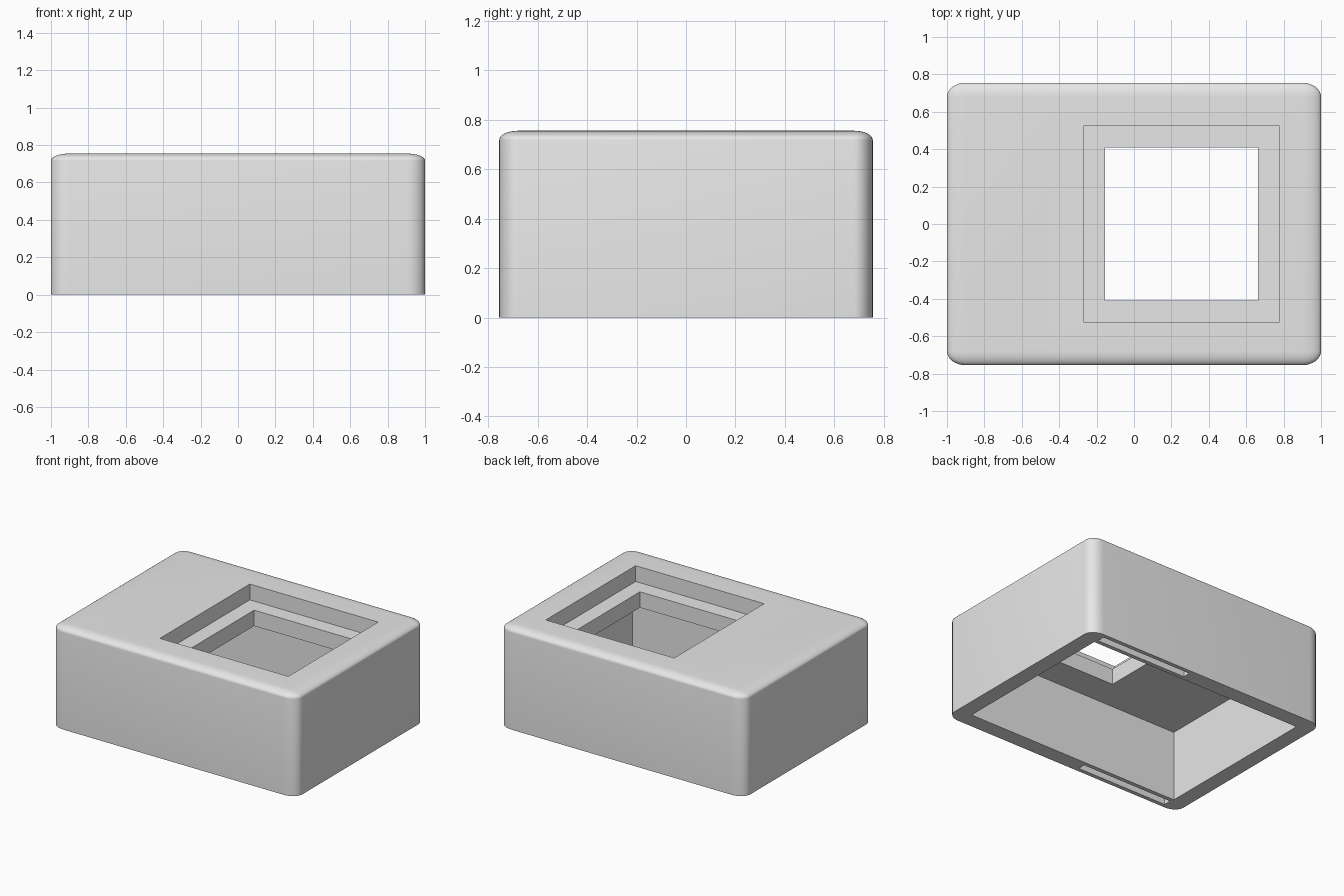
import bpy
import bmesh
import math
from mathutils import Vector

default_cube = bpy.data.objects.get("Cube")
if default_cube:
    bpy.data.objects.remove(default_cube, do_unlink=True)

WIDTH, DEPTH, HEIGHT = 2.0, 1.51, 0.755
WALL = 0.117
MARGIN = 0.1

grey = bpy.data.materials.new("light_grey")
grey.use_nodes = True
grey.diffuse_color = (0.8, 0.8, 0.8, 1)
grey.node_tree.nodes["Principled BSDF"].inputs["Base Color"].default_value = (0.8, 0.8, 0.8, 1)


def make_box(name, low, high, bevel=0.0):
    """Box between two corners; the bevel is proportional to each side and skips the base."""
    low, high = Vector(low), Vector(high)
    bm = bmesh.new()
    bmesh.ops.create_cube(bm, size=1)
    if bevel:
        edges = [e for e in bm.edges if any(v.co.z > 0 for v in e.verts)]
        bmesh.ops.bevel(bm, geom=edges, offset=bevel, segments=8, profile=0.5, affect='EDGES')
    bmesh.ops.scale(bm, vec=high - low, verts=bm.verts)
    bmesh.ops.translate(bm, vec=(low + high) / 2, verts=bm.verts)
    mesh = bpy.data.meshes.new(name)
    bm.to_mesh(mesh)
    bm.free()
    obj = bpy.data.objects.new(name, mesh)
    bpy.context.collection.objects.link(obj)
    mesh.materials.append(grey)
    return obj


def cut(target, name, low, high):
    """Subtract a box from the target and discard the cutter."""
    cutter = make_box(name, low, high)
    cutter.hide_render = True
    mod = target.modifiers.new(name, 'BOOLEAN')
    mod.operation = 'DIFFERENCE'
    mod.solver = 'EXACT'
    mod.object = cutter
    bpy.context.view_layer.objects.active = target
    bpy.ops.object.modifier_apply(modifier=mod.name)
    bpy.data.objects.remove(cutter, do_unlink=True)


# Rounded outer shell
half_x, half_y = WIDTH / 2, DEPTH / 2
housing = make_box("housing", (-half_x, -half_y, 0), (half_x, half_y, HEIGHT), bevel=0.05)

# Hollow underside
cavity_x, cavity_y = half_x - WALL, half_y - WALL
ceiling = HEIGHT - 2 * WALL
cut(housing, "cavity", (-cavity_x, -cavity_y, -MARGIN), (cavity_x, cavity_y, ceiling))

# Stepped square opening in the top
centre_x, recess = 0.254, 0.525
hole = recess - WALL
cut(housing, "recess", (centre_x - recess, -recess, HEIGHT - WALL),
    (centre_x + recess, recess, HEIGHT + MARGIN))
cut(housing, "opening", (centre_x - hole, -hole, ceiling - MARGIN),
    (centre_x + hole, hole, HEIGHT + MARGIN))

# Narrow slots under the long walls, at opposite ends
slot_y = half_y - WALL / 2
for side in (-1, 1):
    x, y = side * 0.5, side * slot_y
    cut(housing, "slot", (x - 0.375, y - 0.028, -MARGIN), (x + 0.375, y + 0.028, WALL))

# Smooth rounded edges, keep the cut edges sharp
bpy.ops.object.select_all(action='DESELECT')
housing.select_set(True)
bpy.context.view_layer.objects.active = housing
bpy.ops.object.shade_smooth_by_angle(angle=math.radians(30))
